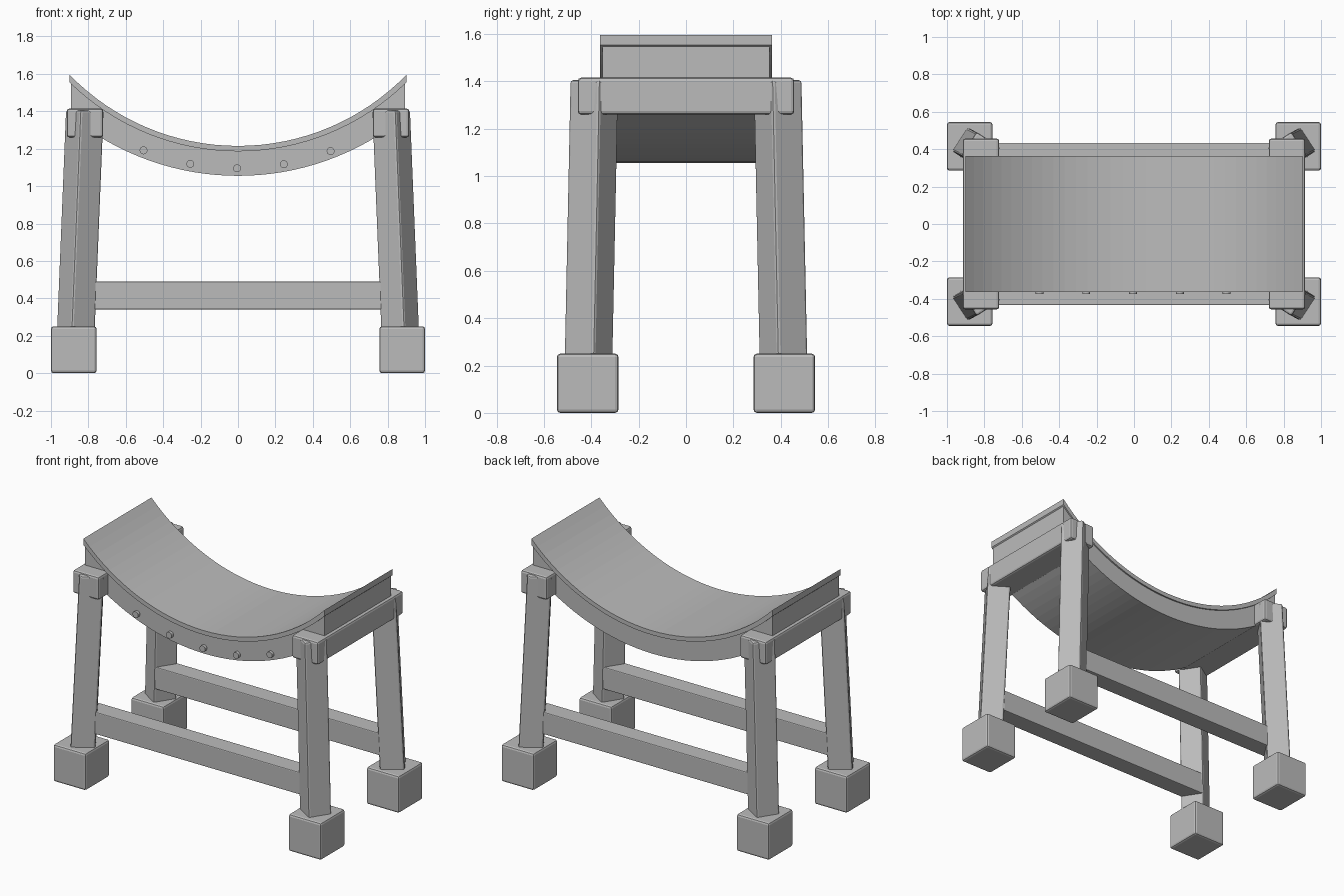
import bpy, bmesh, math
from mathutils import Matrix, Vector

if "Cube" in bpy.data.objects:
    bpy.data.objects.remove(bpy.data.objects["Cube"], do_unlink=True)

GREY = (0.5, 0.5, 0.5, 1)
grey = bpy.data.materials.new("plain_grey")
grey.use_nodes = True
grey.diffuse_color = GREY
grey.node_tree.nodes["Principled BSDF"].inputs["Base Color"].default_value = GREY


def finish(name, bm, bevel=0):
    bmesh.ops.recalc_face_normals(bm, faces=bm.faces)
    mesh = bpy.data.meshes.new(name)
    bm.to_mesh(mesh)
    bm.free()
    mesh.materials.append(grey)
    obj = bpy.data.objects.new(name, mesh)
    bpy.context.collection.objects.link(obj)
    if bevel:
        mod = obj.modifiers.new("soft_edges", "BEVEL")
        mod.width = bevel
        mod.segments = 2
    return obj


def box(name, low, high, bevel=0.014):
    low, high = Vector(low), Vector(high)
    bm = bmesh.new()
    bmesh.ops.create_cube(bm, size=1)
    for v in bm.verts:
        v.co = (low + high) / 2 + v.co * (high - low)
    return finish(name, bm, bevel)


def leg(name, sx, sy):
    # Square post turned about its axis and leaning inward at the top
    bm = bmesh.new()
    bmesh.ops.create_cube(bm, size=1)
    turn = Matrix.Rotation(math.radians(-33), 3, "Z")
    bottom, top = Vector((0.87, -0.413, 0.15)), Vector((0.819, -0.387, 1.405))
    for v in bm.verts:
        offset = turn @ Vector((v.co.x * 0.152, v.co.y * 0.152, 0))
        p = (top if v.co.z > 0 else bottom) + offset
        v.co = (p.x * sx, -p.y * sy, p.z)
    return finish(name, bm, 0.012)


# Curved seat: concentric arcs cut off vertically at the ends
ARC_Z = 2.471


def curved_slab(name, r_top, r_bottom, half_x, half_y, segments=32):
    def arc(r):
        a = math.asin(half_x / r)
        steps = [a * (2 * i / segments - 1) for i in range(segments + 1)]
        return [(r * math.sin(t), ARC_Z - r * math.cos(t)) for t in steps]

    bm = bmesh.new()
    rows = [[bm.verts.new((x, y, z)) for x, z in arc(r)]
            for r, y in ((r_top, -half_y), (r_top, half_y),
                         (r_bottom, half_y), (r_bottom, -half_y))]
    for k in range(4):
        a, b = rows[k], rows[(k + 1) % 4]
        for i in range(segments):
            bm.faces.new((a[i], a[i + 1], b[i + 1], b[i]))
    for end in (0, -1):
        bm.faces.new([row[end] for row in rows])
    return finish(name, bm)


curved_slab("seat_top", 1.256, 1.285, 0.9, 0.363)
curved_slab("seat_body", 1.275, 1.416, 0.893, 0.353)

# Pegs along the front of the seat
for i in range(5):
    x = -0.505 + 0.25 * i
    z = ARC_Z - math.sqrt(1.376 ** 2 - x * x)
    bm = bmesh.new()
    bmesh.ops.create_cone(bm, cap_ends=True, segments=16, radius1=0.021,
                          radius2=0.021, depth=0.04,
                          matrix=Matrix.Translation((x, -0.353, z))
                          @ Matrix.Rotation(math.pi / 2, 4, "X"))
    finish(f"seat_peg_{i + 1}", bm)

# Legs and block feet
for side, sx in (("left", 1), ("right", -1)):
    for end, sy in (("front", -1), ("back", 1)):
        leg(f"{end}_{side}_leg", sx, sy)
        cx, cy = 0.878 * sx, 0.415 * sy
        box(f"{end}_{side}_foot", (cx - 0.122, cy - 0.13, 0),
            (cx + 0.122, cy + 0.13, 0.25))
    # Cross beam under the seat end
    cx = 0.818 * sx
    box(f"{side}_cross_beam", (cx - 0.097, -0.457, 1.26), (cx + 0.097, 0.457, 1.415))

# Long rails between the legs
for end, sy in (("front", -1), ("back", 1)):
    cy = 0.372 * sy
    box(f"{end}_rail", (-0.84, cy - 0.062, 0.34), (0.84, cy + 0.062, 0.49), 0.006)
